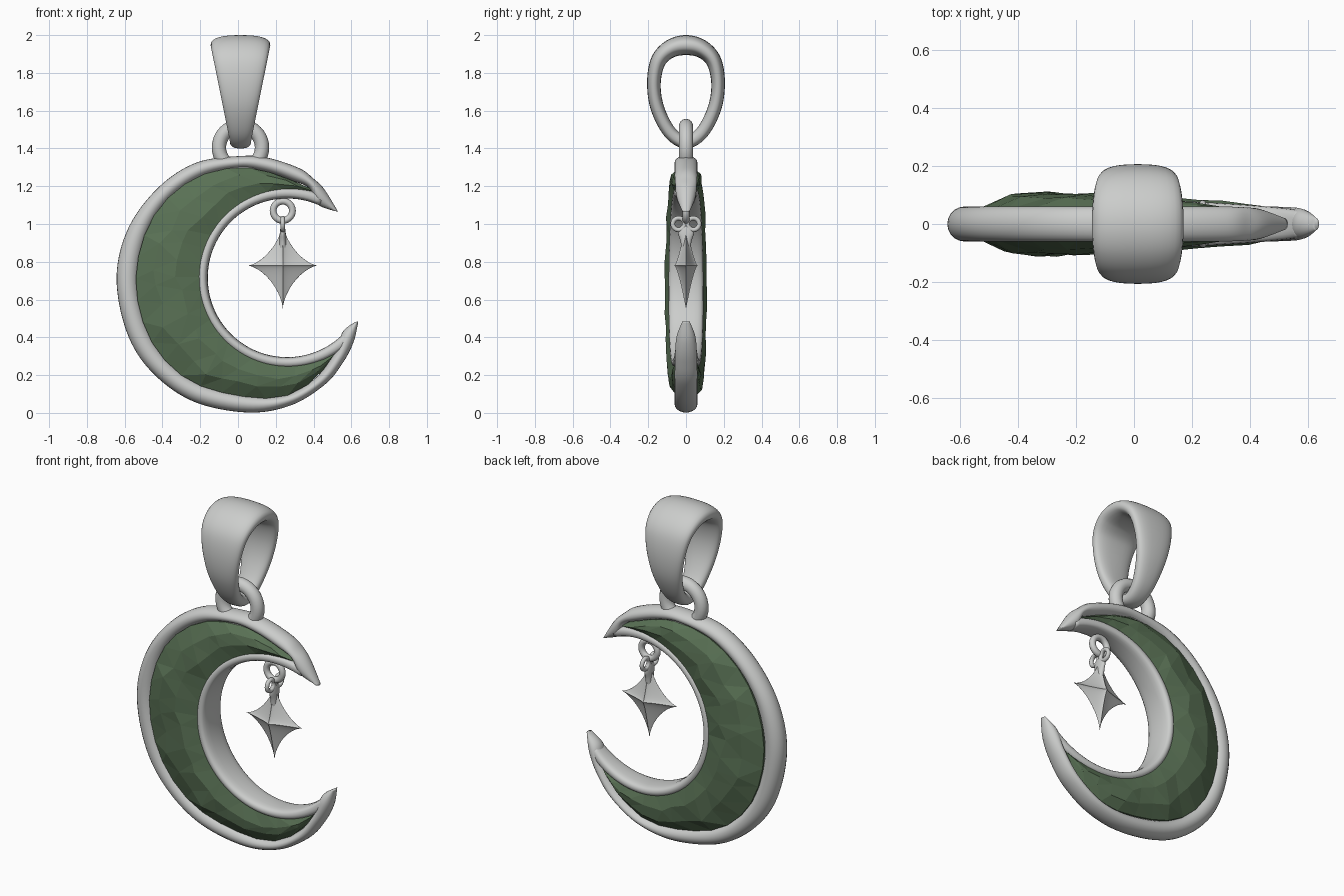
import bpy, bmesh, math, random
from mathutils import Vector, Matrix

if "Cube" in bpy.data.objects:
    bpy.data.objects.remove(bpy.data.objects["Cube"])

random.seed(4)


def material(name, rgb):
    m = bpy.data.materials.new(name)
    m.diffuse_color = (*rgb, 1)
    m.use_nodes = True
    m.node_tree.nodes["Principled BSDF"].inputs["Base Color"].default_value = m.diffuse_color
    return m


SILVER = material("silver", (0.60, 0.61, 0.60))
GREEN = material("green stone", (0.10, 0.165, 0.09))


def finish(name, bm, mat, smooth=True):
    bmesh.ops.recalc_face_normals(bm, faces=bm.faces)
    for f in bm.faces:
        f.smooth = smooth
    me = bpy.data.meshes.new(name)
    bm.to_mesh(me)
    bm.free()
    me.materials.append(mat)
    ob = bpy.data.objects.new(name, me)
    bpy.context.collection.objects.link(ob)
    return ob


def loft(name, sections, mat, closed=False, smooth=True):
    """Skin a list of closed cross-sections."""
    bm = bmesh.new()
    rings = [[bm.verts.new(p) for p in s] for s in sections]
    pairs = list(zip(rings, rings[1:]))
    if closed:
        pairs.append((rings[-1], rings[0]))
    else:
        bm.faces.new(rings[0])
        bm.faces.new(rings[-1])
    for a, b in pairs:
        n = len(a)
        for i in range(n):
            j = (i + 1) % n
            bm.faces.new((a[i], a[j], b[j], b[i]))
    if not smooth:
        bmesh.ops.remove_doubles(bm, verts=bm.verts, dist=0.0005)
        bmesh.ops.triangulate(bm, faces=bm.faces)
    return finish(name, bm, mat, smooth)


def spline(pts, per=8, closed=False):
    """Catmull-Rom curve through tuples of any size."""
    n, out = len(pts), []
    get = (lambda i: pts[i % n]) if closed else (lambda i: pts[max(0, min(n - 1, i))])
    for i in range(n if closed else n - 1):
        p = [get(i + k) for k in (-1, 0, 1, 2)]
        for k in range(per):
            t = k / per
            out.append(tuple(
                0.5 * (2 * b + (c - a) * t + (2 * a - 5 * b + 4 * c - d) * t * t
                       + (3 * b - a - 3 * c + d) * t ** 3) for a, b, c, d in zip(*p)))
    if not closed:
        out.append(tuple(pts[-1]))
    return out


def oval(centre, u, v, n=20, power=2.0):
    """Superellipse section with half-axis vectors u and v."""
    pts = []
    for i in range(n):
        a = 2 * math.pi * i / n
        c, s = math.cos(a), math.sin(a)
        pts.append(centre + u * math.copysign(abs(c) ** (2 / power), c)
                   + v * math.copysign(abs(s) ** (2 / power), s))
    return pts


def ring(name, loc, major, minor, axis):
    rot = Matrix.Rotation(math.pi / 2, 3, axis)
    secs = []
    for i in range(40):
        a = 2 * math.pi * i / 40
        d = Vector((math.cos(a), math.sin(a), 0))
        secs.append([Vector(loc) + rot @ p
                     for p in oval(d * major, d * minor, Vector((0, 0, minor)), 14)])
    return loft(name, secs, SILVER, closed=True)


# Outer rim and horns: outer x, z, inner x, z, half depth
rim = [(.53, 1.065, .505, 1.07, .02), (.457, 1.184, .42, 1.105, .05), (.40, 1.24, .375, 1.19, .057),
       (.325, 1.295, .29, 1.228, .06), (.16, 1.35, .15, 1.275, .06), (.013, 1.36, 0, 1.293, .06),
       (-.22, 1.325, -.2, 1.245, .06), (-.42, 1.195, -.37, 1.12, .06), (-.58, .98, -.48, .94, .06),
       (-.643, .72, -.526, .70, .06), (-.59, .43, -.48, .46, .06), (-.46, .22, -.37, .28, .06),
       (-.24, .062, -.2, .155, .06), (.05, .002, .05, .092, .06), (.28, .04, .25, .095, .06),
       (.46, .15, .41, .185, .06), (.555, .265, .515, .325, .058), (.612, .375, .555, .43, .05),
       (.637, .485, .618, .48, .02)]
secs = []
for ox, oz, ix, iz, d in spline(rim):
    o, i = Vector((ox, 0, oz)), Vector((ix, 0, iz))
    secs.append(oval((o + i) / 2, (o - i) / 2, Vector((0, d, 0))))
loft("outer_rim", secs, SILVER)

# Inner rim: deeper band round the opening
HOLE = Vector((.26, 0, .715))


def on_circle(deg, r):
    a = math.radians(deg)
    return HOLE + Vector((math.cos(a), 0, math.sin(a))) * r


secs = []
for k in range(81):
    t = k / 80
    ang = 66 + 250 * t
    d = .045 + .047 * math.sin(math.pi * t) ** 0.8
    a, b = on_circle(ang, .478), on_circle(ang, .42)
    secs.append(oval((a + b) / 2, (a - b) / 2, Vector((0, d, 0)), 20, 2.8))
loft("inner_rim", secs, SILVER)

# Faceted crescent stone
edge = [(.39, 1.185)] + [p[2:4] for p in rim[3:16]] + [(.52, .325)]
curve = [Vector((x, 0, z)) for x, z in spline(edge)]
dist = [0]
for a, b in zip(curve, curve[1:]):
    dist.append(dist[-1] + (b - a).length)


def outer_edge(t):
    target = max(0, min(1, t)) * dist[-1]
    for k in range(len(curve) - 1):
        if dist[k + 1] >= target:
            return curve[k].lerp(curve[k + 1], (target - dist[k]) / (dist[k + 1] - dist[k]))
    return curve[-1]


def stone_point(t, s, y):
    t = max(0, min(1, t))
    p = outer_edge(t).lerp(on_circle(74.5 + 229.2 * t, .475), s)
    p.y = y * (.3 + .7 * math.sin(math.pi * t) ** 0.5)
    return p


N = 24
secs = []
for k in range(N + 1):
    t = k / N
    inside = 0 < k < N

    def jit(a):
        return random.uniform(-a, a) if inside else 0
    sec = []
    for side in (-1, 1):
        rows = [stone_point(t, -.05, side * .05),
                stone_point(t + (.5 / N if inside else 0) + jit(.012), .3 + jit(.08), side * (.1 + jit(.006))),
                stone_point(t + jit(.012), .66 + jit(.08), side * (.11 + jit(.004))),
                stone_point(t, 1.05, side * .082)]
        sec += rows if side < 0 else rows[::-1]
    secs.append(sec)
loft("crescent_stone", secs, GREEN, smooth=False)

# Tapered bail: y, z, half thickness
half = [(0, 1.434, .034), (.085, 1.485, .035), (.15, 1.61, .036), (.17, 1.74, .036),
        (.148, 1.86, .041), (.085, 1.926, .048), (0, 1.947, .053)]
path = spline(half + [(-y, z, h) for y, z, h in half[-2:0:-1]], 8, closed=True)
secs = []
for k, (y, z, h) in enumerate(path):
    a, b = path[k - 1], path[(k + 1) % len(path)]
    tan = Vector((0, b[0] - a[0], b[1] - a[1])).normalized()
    nrm = Vector((0, tan.z, -tan.y))
    w = .055 + .103 * (z - 1.434) / .513
    secs.append(oval(Vector((.013, y, z)), Vector((w, 0, 0)), nrm * h, 28, 2.5))
loft("bail", secs, SILVER, closed=True)

# Hanging loops
ring("top_loop", (.013, 0, 1.405), .114, .038, 'X')
ring("charm_ring", (.237, 0, 1.07), .051, .018, 'X')
for name, y in (("front_link", -.039), ("back_link", .039)):
    ring(name, (.237, y, 1.0), .031, .012, 'Y')

# Four-pointed star charm
bm = bmesh.new()
bmesh.ops.create_uvsphere(bm, u_segments=64, v_segments=48, radius=1)
for v in bm.verts:
    x, y, z = v.co
    v.co = (.237 + math.copysign(.185 * abs(x) ** 3, x),
            math.copysign(.062 * abs(y) ** 1.9, y),
            .78 + math.copysign(.228 * abs(z) ** 3, z))
finish("star_charm", bm, SILVER)

# Flared neck joining star to links
secs = [oval(Vector((.237, 0, z)), Vector((a, 0, 0)), Vector((0, b, 0)), 16)
        for z, a, b in spline([(.86, .02, .022), (.91, .018, .03), (.95, .016, .042),
                               (.98, .012, .035), (1.0, .006, .012)], 5)]
loft("star_neck", secs, SILVER)
